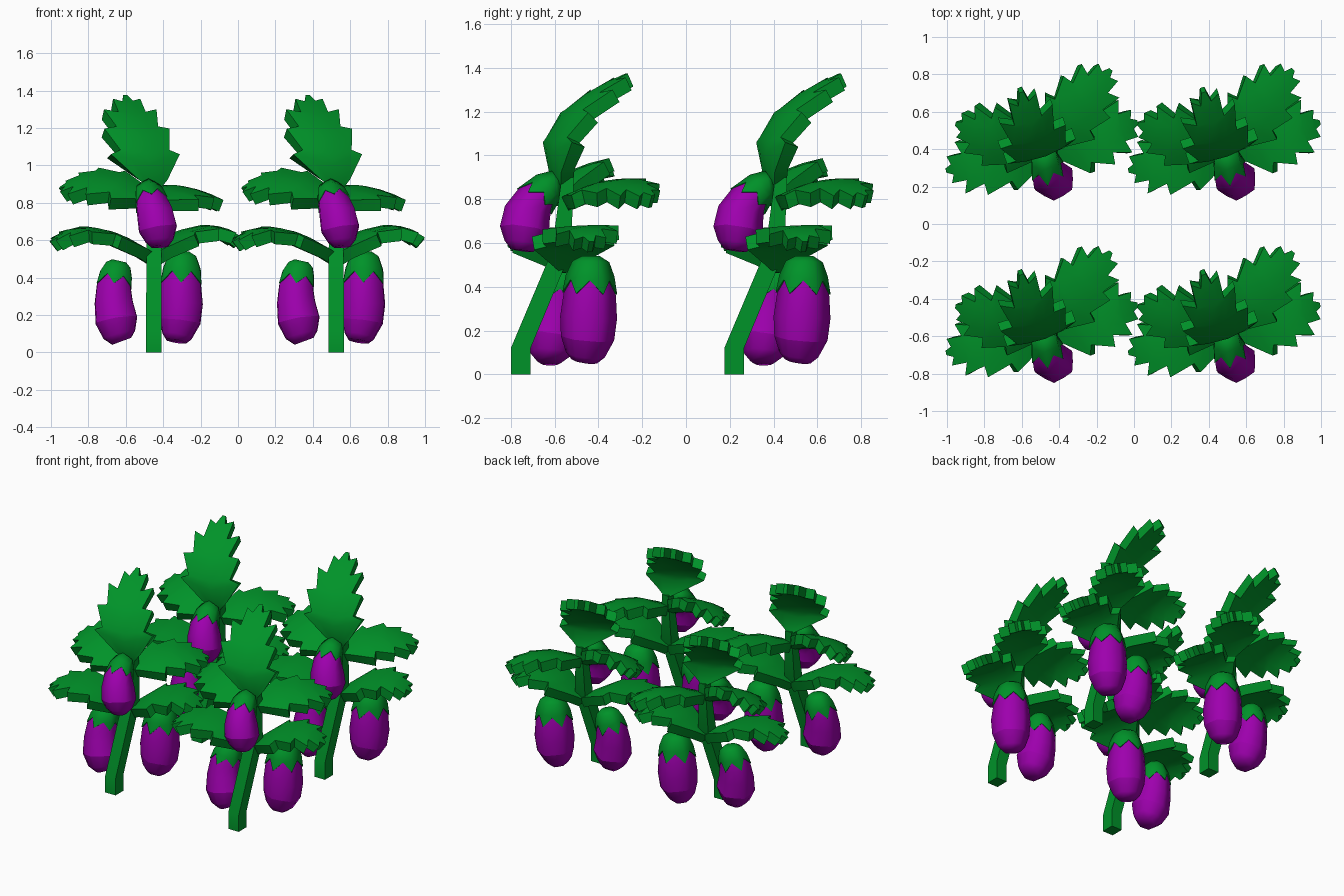
import bpy, bmesh, math
from mathutils import Vector

if "Cube" in bpy.data.objects:
    bpy.data.objects.remove(bpy.data.objects["Cube"])

STEP = 0.975          # spacing between plants in both directions


def material(name, rgb):
    m = bpy.data.materials.new(name)
    m.diffuse_color = (*rgb, 1)
    m.use_nodes = True
    m.node_tree.nodes["Principled BSDF"].inputs["Base Color"].default_value = m.diffuse_color
    return m


GREEN = material("leaf green", (0.0, 0.29, 0.022))
PURPLE = material("fruit purple", (0.34, 0.0, 0.42))


def finish(name, bm, mat, angle):
    """Turn a bmesh into four linked objects, one for each plant."""
    bmesh.ops.remove_doubles(bm, verts=bm.verts, dist=0.0005)
    bmesh.ops.recalc_face_normals(bm, faces=bm.faces)
    me = bpy.data.meshes.new(name)
    bm.to_mesh(me)
    bm.free()
    me.materials.append(mat)
    for i in range(4):
        ob = bpy.data.objects.new(f"{name}_{i + 1}", me)
        ob.location = (STEP * (i % 2), STEP * (i // 2), 0)
        bpy.context.collection.objects.link(ob)
        if i == 0:
            bpy.ops.object.select_all(action='DESELECT')
            ob.select_set(True)
            bpy.context.view_layer.objects.active = ob
            bpy.ops.object.shade_smooth_by_angle(angle=math.radians(angle),
                                                 keep_sharp_edges=True)


def skin(bm, rings, cap_start=True, cap_end=True, sharp=()):
    """Join closed rings of points with quads; rings listed in sharp stay hard."""
    vs = [[bm.verts.new(p) for p in r] for r in rings]
    n = len(vs[0])
    for a, b in zip(vs, vs[1:]):
        for k in range(n):
            bm.faces.new((a[k], a[(k + 1) % n], b[(k + 1) % n], b[k]))
    if cap_start:
        bm.faces.new(vs[0])
    if cap_end:
        bm.faces.new(vs[-1])
    for i in sharp:
        for k in range(n):
            bm.edges.get((vs[i][k], vs[i][(k + 1) % n])).smooth = False


# Stem: square post with a bend
bm = bmesh.new()
skin(bm, [[(-0.45 + sx * w, y + sy * w * 1.1, z)
           for sx, sy in ((-1, -1), (1, -1), (1, 1), (-1, 1))]
          for y, z, w in ((-0.755, 0, 0.041), (-0.755, 0.12, 0.041),
                          (-0.57, 0.56, 0.04), (-0.54, 0.90, 0.025))])
finish("stem", bm, GREEN, 40)


# Leaves: thick arched blades with a toothed outline
# (position along midrib, position along edge, half width)
OUTLINE = ((0, 0, .02), (.07, .1, .08), (.25, .36, .19), (.36, .4, .135),
           (.52, .65, .18), (.62, .66, .115), (.74, .88, .145),
           (.81, .83, .075), (.92, 1.0, .075), (.96, .96, .03), (1.04, 1.04, .012))


def leaf(name, base, mid, tip, side, width=1.0, droop=0.02, thick=0.033):
    base, mid, tip = Vector(base), Vector(mid), Vector(tip)
    ctrl = mid * 2 - (base + tip) / 2
    side = Vector(side).normalized()

    def point(t, s, lift):
        c = base * (1 - t) ** 2 + ctrl * 2 * t * (1 - t) + tip * t * t
        tan = (ctrl - base) * (1 - t) + (tip - ctrl) * t
        n = side.cross(tan).normalized()
        return c + side * s * width + n * (lift - droop * (s / 0.19) ** 2)

    cols = (-1, -0.5, 0, 0.5, 1)
    rings = []
    for tc, te, w in OUTLINE:
        top = [point(tc + (te - tc) * abs(u), u * w, thick) for u in cols]
        low = [point(tc + (te - tc) * abs(u), u * w, -thick) for u in cols]
        rings.append(top + low[::-1])
    bm = bmesh.new()
    skin(bm, rings)
    finish(name, bm, GREEN, 40)


leaf("top_leaf", (-.45, -.55, .88), (-.52, -.55, 1.12), (-.60, -.29, 1.33), (.94, .34, 0), 1.03)
leaf("middle_left_leaf", (-.46, -.55, .80), (-.71, -.52, .90), (-.92, -.44, .865), (.2, .88, .4), .97)
leaf("middle_right_leaf", (-.45, -.54, .78), (-.30, -.35, .85), (-.15, -.17, .80), (.74, -.66, -.2), .95)
leaf("lower_left_leaf", (-.45, -.56, .49), (-.74, -.63, .63), (-.97, -.68, .58), (-.2, .97, .08), .97, .01)
leaf("lower_right_leaf", (-.45, -.56, .49), (-.21, -.5, .64), (-.015, -.44, .595), (.25, -.95, -.05), 1.0, .01)


# Fruit: bent six-sided bodies, each with a toothed cap
def fruit(name, path, rim_short, rim_long):
    pts = [Vector(p[:3]) for p in path]
    n = len(pts)

    def ring_point(i, k, scale):
        tan = (pts[min(i + 1, n - 1)] - pts[max(i - 1, 0)]).normalized()
        e1 = Vector((1, 0, 0))
        e1 = (e1 - tan * e1.dot(tan)).normalized()
        e2 = tan.cross(e1)
        a = math.pi / 2 + k * math.pi / 6
        # odd points lie midway along the flat sides
        r = path[i][3] * scale * (1 if k % 2 == 0 else 0.9)
        return pts[i] + (e1 * math.cos(a) + e2 * math.sin(a)) * r

    def at(f, k, scale):
        i = int(f)
        return ring_point(i, k, scale).lerp(ring_point(min(i + 1, n - 1), k, scale), f - i)

    bm = bmesh.new()
    skin(bm, [[ring_point(i, k, 1) for k in range(12)] for i in range(1, n)], sharp=(n - 4,))
    finish(name, bm, PURPLE, 62)

    bm = bmesh.new()
    rows = [[ring_point(i, k, 1.06) for k in range(12)] for i in range(int(rim_short) + 1)]
    for scale in (1.06, 0.97):
        rows.append([at(rim_long if k % 2 == 0 else rim_short, k, scale) for k in range(12)])
    skin(bm, rows, True, False, sharp=(len(rows) - 2,))
    finish(name + "_cap", bm, GREEN, 62)


fruit("left_fruit", ((-.635, -.565, .49, .04), (-.64, -.565, .468, .07),
                     (-.652, -.57, .42, .09), (-.664, -.58, .35, .102),
                     (-.665, -.595, .27, .113), (-.65, -.61, .17, .125),
                     (-.635, -.62, .095, .097), (-.622, -.62, .06, .06)), 2.2, 2.95)
fruit("right_fruit", ((-.30, -.435, .54, .04), (-.30, -.435, .515, .08),
                      (-.30, -.438, .45, .105), (-.305, -.44, .36, .12),
                      (-.305, -.445, .26, .13), (-.31, -.45, .165, .122),
                      (-.325, -.46, .09, .09), (-.33, -.465, .06, .06)), 2.2, 2.9)
fruit("upper_fruit", ((-.48, -.575, .86, .04), (-.479, -.598, .86, .068),
                      (-.475, -.635, .845, .078), (-.463, -.69, .795, .092),
                      (-.443, -.725, .735, .108), (-.428, -.737, .66, .114),
                      (-.42, -.745, .60, .085), (-.418, -.75, .565, .05)), 2.45, 3.1)
